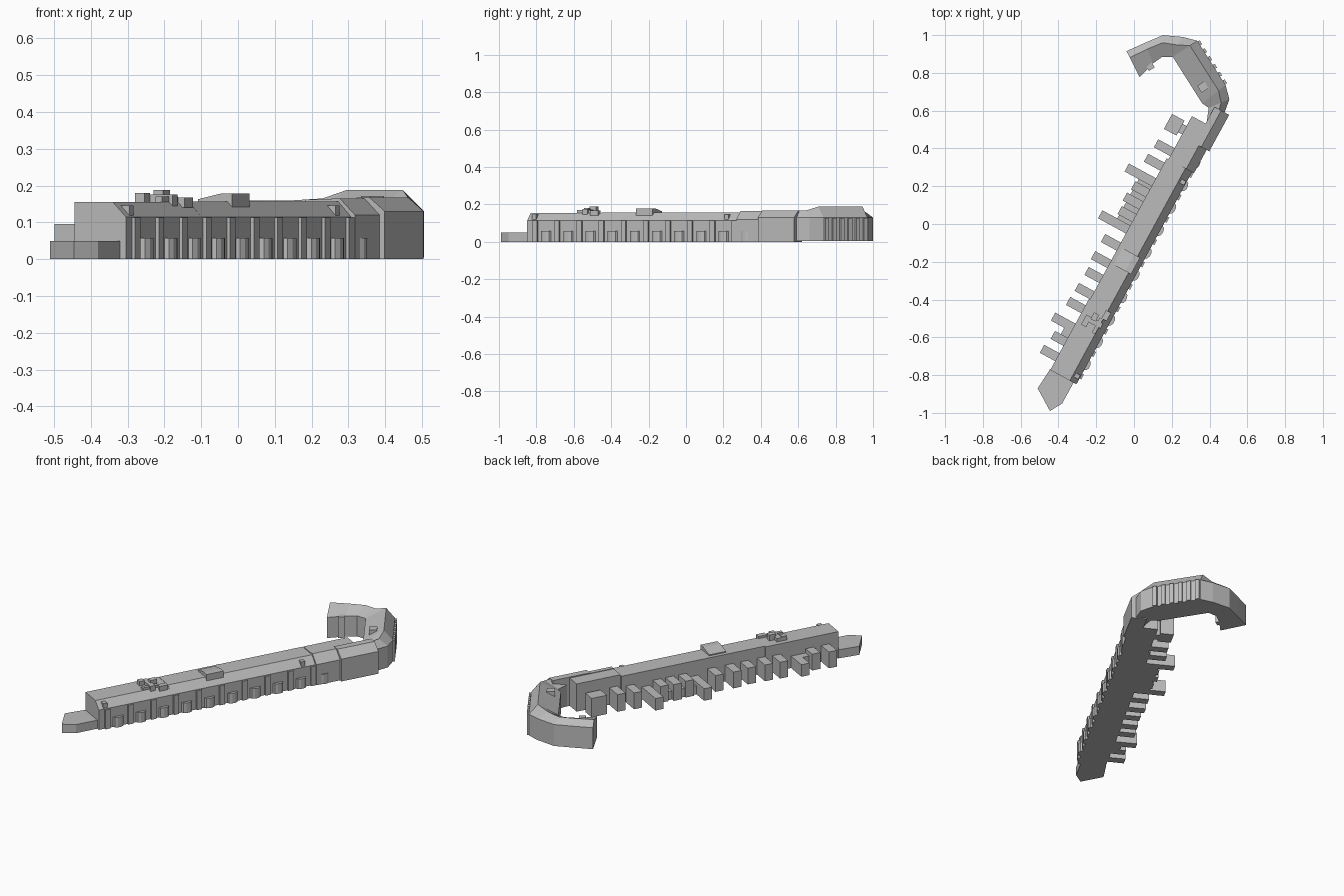
import bpy, bmesh, math
from mathutils import Vector

cube = bpy.data.objects.get("Cube")
if cube:
    bpy.data.objects.remove(cube)

stone = bpy.data.materials.new("stone_grey")
stone.use_nodes = True
GREY = (0.5, 0.5, 0.5, 1)
stone.diffuse_color = GREY
stone.node_tree.nodes["Principled BSDF"].inputs["Base Color"].default_value = GREY

# Long range frame: u runs along the outer wall, v runs towards the fingers
ORIGIN = Vector((-0.30, -0.84))
ALONG = Vector((0.478, 0.878))
ACROSS = Vector((-0.878, 0.478))


def place(u, v):
    return ORIGIN + ALONG * u + ACROSS * v


def loft(name, rings):
    """Join rings of 3D points into one closed solid."""
    bm = bmesh.new()
    loops = [[bm.verts.new(p) for p in ring] for ring in rings]
    for a, b in zip(loops, loops[1:]):
        for i in range(len(a)):
            j = (i + 1) % len(a)
            bm.faces.new((a[i], a[j], b[j], b[i]))
    bm.faces.new(loops[0])
    bm.faces.new(loops[-1])
    bmesh.ops.recalc_face_normals(bm, faces=bm.faces)
    mesh = bpy.data.meshes.new(name)
    bm.to_mesh(mesh)
    bm.free()
    mesh.materials.append(stone)
    obj = bpy.data.objects.new(name, mesh)
    bpy.context.collection.objects.link(obj)
    return obj


def prism(name, outline, z0, z1):
    return loft(name, [[(p[0], p[1], z) for p in outline] for z in (z0, z1)])


def block(name, u0, u1, v0, v1, z0, z1):
    corners = [(u0, v0), (u1, v0), (u1, v1), (u0, v1)]
    return prism(name, [place(*c) for c in corners], z0, z1)


def section(name, u0, u1, profile):
    """Extrude a (v, z) profile along the range."""
    return loft(name, [[(*place(u, v), z) for v, z in profile] for u in (u0, u1)])


# Low pointed prow
prism("prow", [(-0.51, -0.87), (-0.445, -0.77), (-0.32, -0.84),
               (-0.38, -0.95), (-0.445, -0.99)], 0, 0.05)

# Main range in three stretches, with a steep slope along the outer side
for name, u0, u1, eave, top, back in (
        ("main_range_lower", -0.01, 0.42, 0.115, 0.155, 0.158),
        ("main_range_middle", 0.42, 1.27, 0.115, 0.157, 0.152),
        ("main_range_upper", 1.27, 1.53, 0.12, 0.162, 0.142)):
    section(name, u0, u1, [(0, 0), (0, eave), (0.04, top), (back, top), (back, 0)])

# Outer projecting pavilion near the bend
section("outer_pavilion", 1.41, 1.63,
        [(-0.028, 0), (-0.028, 0.13), (0.02, 0.168), (0.06, 0.168), (0.06, 0)])
section("outer_pavilion_step", 1.27, 1.41,
        [(-0.012, 0), (-0.012, 0.12), (0.035, 0.165), (0.06, 0.165), (0.06, 0)])

# Buttresses, half-height bays and eave gables along the outer wall
for i in range(10):
    u = 0.04 + i * 0.135
    block("buttress", u - 0.015, u + 0.015, -0.01, 0.01, 0, 0.113)
    bay = [place(u + 0.065 + 0.03 * math.cos(a), -0.018 * math.sin(a))
           for a in [k * math.pi / 5 for k in range(6)]]
    prism("outer_bay", bay, 0, 0.058)
for u in (0.03, 1.2):
    block("eave_dormer", u - 0.012, u + 0.012, 0.004, 0.035, 0.11, 0.146)

# Finger blocks on the inner side: centre u, tip v, height
fingers = [(0.068, 0.25, 0.095), (0.16, 0.235, 0.095), (0.246, 0.28, 0.07),
           (0.357, 0.25, 0.095), (0.444, 0.245, 0.095), (0.543, 0.24, 0.095),
           (0.633, 0.25, 0.095), (0.738, 0.247, 0.095), (0.841, 0.32, 0.07),
           (0.91, 0.24, 0.095), (0.986, 0.25, 0.095), (1.06, 0.24, 0.095),
           (1.126, 0.315, 0.07), (1.22, 0.25, 0.095), (1.313, 0.24, 0.1)]
for u, tip, height in fingers:
    block("finger_block", u - 0.024, u + 0.024, 0.14, tip, 0, height)
block("finger_link_long", 0.84, 1.13, 0.15, 0.23, 0, 0.05)
block("finger_link_short", 0.14, 0.27, 0.15, 0.2, 0, 0.07)
block("end_block", 1.40, 1.49, 0.165, 0.24, 0, 0.11)
block("end_block_link", 1.42, 1.47, 0.13, 0.17, 0, 0.09)

# Roof structures
for u0, u1, v0, v1, z in (
        (0.27, 0.36, 0.04, 0.06, 0.17), (0.31, 0.34, 0.03, 0.13, 0.175),
        (0.33, 0.37, 0.07, 0.10, 0.188), (0.28, 0.31, 0.10, 0.13, 0.18),
        (0.36, 0.41, 0.02, 0.05, 0.168)):
    block("roof_house", u0, u1, v0, v1, 0.14, z)
section("roof_lantern", 0.64, 0.74,
        [(0.025, 0.14), (0.025, 0.178), (0.06, 0.178), (0.13, 0.163), (0.13, 0.14)])

# Hooked wing: outer xy, inner xy, ridge height, ridge position across
stations = [((0.465, 0.55), (0.385, 0.535), 0.165, 0.4),
            ((0.505, 0.66), (0.395, 0.615), 0.168, 0.4),
            ((0.485, 0.735), (0.36, 0.64), 0.188, 0.3),
            ((0.335, 0.97), (0.205, 0.885), 0.188, 0.3),
            ((0.26, 0.99), (0.185, 0.885), 0.165, 0.4),
            ((0.153, 1.0), (0.15, 0.885), 0.16, 0.35),
            ((0.06, 0.96), (0.10, 0.85), 0.16, 0.3),
            ((-0.04, 0.915), (0.03, 0.777), 0.16, 0.25)]
rings = []
for outer, inner, ridge, t in stations:
    o, n = Vector(outer), Vector(inner)
    m = o.lerp(n, t)
    rings.append([(*o, 0.005), (*o, 0.13), (*m, ridge), (*n, 0.125), (*n, 0.005)])
loft("hooked_wing", rings)

# Ribs along the outer wall of the hooked wing
a, b = Vector((0.485, 0.735)), Vector((0.335, 0.97))
run = (b - a).normalized()
out = Vector((run.y, -run.x))
for i in range(6):
    c = a.lerp(b, 0.06 + i * 0.176)
    quad = [c + run * s * 0.012 + out * d
            for s, d in ((-1, -0.01), (1, -0.01), (1, 0.012), (-1, 0.012))]
    prism("wing_rib", quad, 0.005, 0.128)

# Small roof box and courtyard block of the hooked wing
for name, c, r, z0, z1 in (("wing_skylight", Vector((0.365, 0.725)), 0.022, 0.13, 0.172),
                           ("courtyard_porch", Vector((0.085, 0.835)), 0.018, 0.005, 0.13)):
    quad = [c + run * r * s + out * r * t
            for s, t in ((-1, -1), (1, -1), (1, 1), (-1, 1))]
    prism(name, quad, z0, z1)
